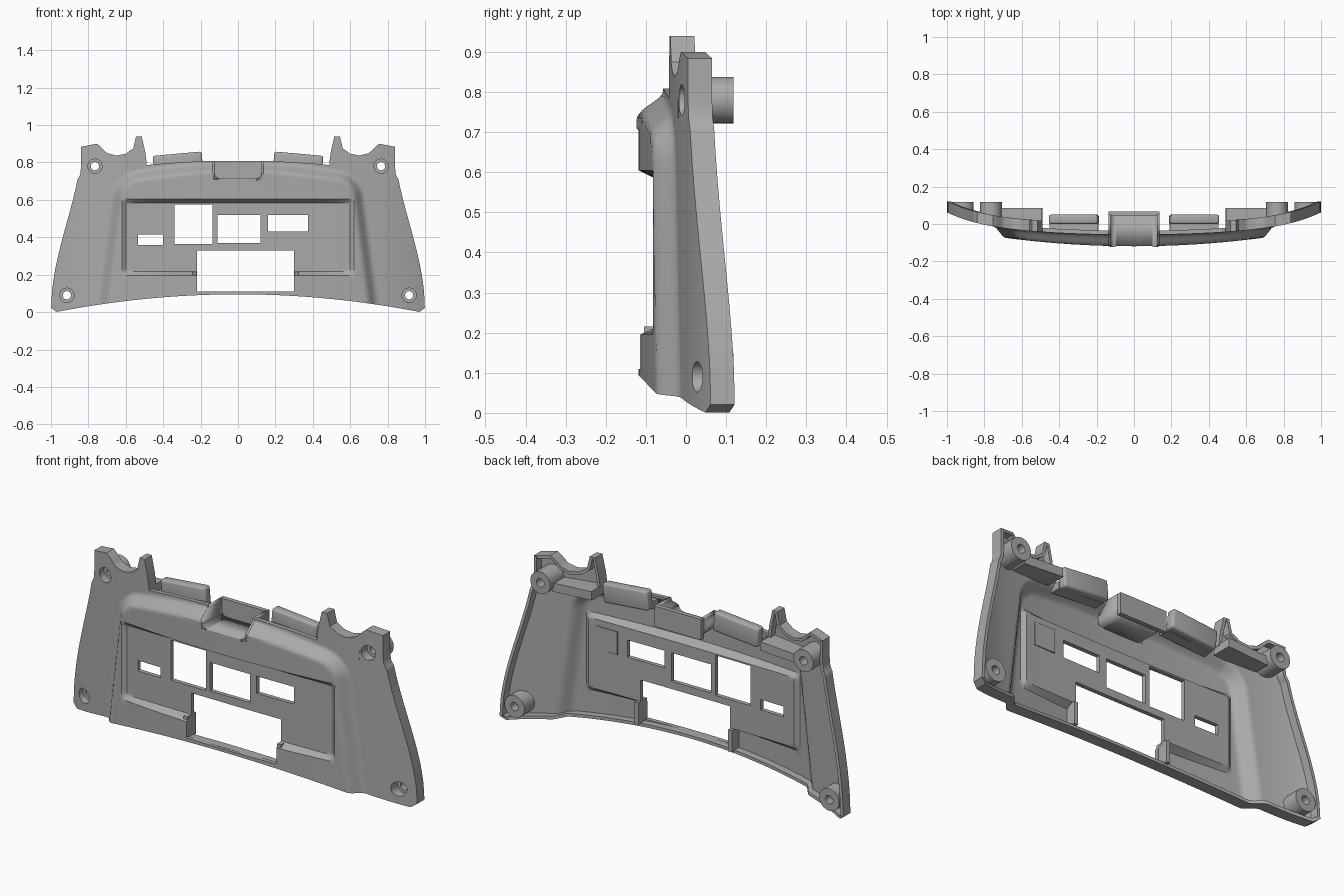
import bpy, bmesh, math
from mathutils import Matrix

cube = bpy.data.objects.get("Cube")
if cube:
    bpy.data.objects.remove(cube, do_unlink=True)

grey = bpy.data.materials.new("plain grey")
grey.use_nodes = True
grey.diffuse_color = (0.4, 0.4, 0.4, 1)
grey.node_tree.nodes["Principled BSDF"].inputs["Base Color"].default_value = (0.4, 0.4, 0.4, 1)


def smooth(t):
    t = min(max(t, 0), 1)
    return t * t * (3 - 2 * t)


def mix(a, b, t):
    return a + (b - a) * t


def finish(bm, name, angle=30):
    bmesh.ops.recalc_face_normals(bm, faces=bm.faces)
    mesh = bpy.data.meshes.new(name)
    bm.to_mesh(mesh)
    bm.free()
    ob = bpy.data.objects.new(name, mesh)
    bpy.context.collection.objects.link(ob)
    mesh.materials.append(grey)
    return shade(ob, angle)


def activate(ob):
    bpy.ops.object.select_all(action='DESELECT')
    ob.select_set(True)
    bpy.context.view_layer.objects.active = ob


def shade(ob, angle=30):
    activate(ob)
    bpy.ops.object.shade_smooth_by_angle(angle=math.radians(angle))
    return ob


def box(name, x, y, z, bevel=0, tilt=0):
    bm = bmesh.new()
    bmesh.ops.create_cube(bm, size=1)
    bmesh.ops.scale(bm, verts=bm.verts, vec=(x[1] - x[0], y[1] - y[0], z[1] - z[0]))
    if bevel:
        bmesh.ops.bevel(bm, geom=bm.edges[:], offset=bevel, segments=3, affect='EDGES', profile=0.5)
    bmesh.ops.rotate(bm, verts=bm.verts, matrix=Matrix.Rotation(tilt, 3, 'Y'))
    bmesh.ops.translate(bm, verts=bm.verts, vec=(sum(x) / 2, sum(y) / 2, sum(z) / 2))
    return finish(bm, name)


# Outline curves of the panel
def side(z):
    return 0.833 + 0.167 * (0.5 + 0.5 * math.cos(math.pi * min(z, 0.95) / 0.95))


def bottom(x):
    return 0.095 - 0.1 * x * x + max(0, abs(x) - 0.97) * 0.9


def main_top(x):
    return 0.81 - 0.1 * x * x


EAR = [(0.488, 0.80), (0.497, 0.86), (0.515, 0.94), (0.545, 0.94), (0.56, 0.875), (0.60, 0.847),
       (0.65, 0.837), (0.70, 0.85), (0.735, 0.885), (0.755, 0.90), (0.85, 0.882)]


def ear_top(x):
    x = abs(x)
    for (a, za), (b, zb) in zip(EAR, EAR[1:]):
        if x <= b:
            return mix(za, zb, max(0, (x - a) / (b - a)))
    return EAR[-1][1]


def inset(dx, dz, r):
    # distance inside a corner of radius r
    if dx < r and dz < r:
        return r - math.hypot(r - dx, r - dz)
    return min(dx, dz)


# Depth of the front skin: flange, raised face, sunken centre
def surf(x, z):
    ax = abs(x)
    flange = -0.058 + 0.06 * ax ** 2 + 0.06 * ax ** 6
    raised = -0.119 + 0.095 * ax ** 2
    d = inset(0.755 - 0.13 * z - ax, 0.805 - 0.16 * ax * ax - z, 0.11)
    y = mix(flange, raised, smooth(d / 0.062))
    d = inset(0.62 - ax, min(z - 0.195, 0.605 - z), 0.03)
    return mix(y, -0.074 + 0.02 * ax * ax, min(max(d / 0.022, 0), 1))


# Window rectangles as x0, x1, z0, z1
WINDOWS = [(-0.34, -0.135, 0.365, 0.575), (-0.11, 0.12, 0.37, 0.52), (0.16, 0.375, 0.43, 0.52),
           (-0.535, -0.40, 0.36, 0.415), (-0.22, 0.30, 0.11, 0.33)]
POCKET = (-0.13, 0.13, 0.71, 1)

# Grid lines that follow the features
half = {round(i * 0.03, 3) for i in range(21)} | {0.13, 0.598, 0.609, 0.62}
half |= {a for a, _ in EAR[:5]}
inner = half | {-a for a in half} | {v for w in WINDOWS for v in w[:2]}
STEPS = 26
cols = [(-1, k / STEPS) for k in range(STEPS, 0, -1)] + [(0, x) for x in sorted(inner)]
cols += [(1, k / STEPS) for k in range(1, STEPS + 1)]
rows = {0.05, 0.08, 0.195, 0.206, 0.217, 0.583, 0.594, 0.605, 0.71, 0.8}
rows |= {v for w in WINDOWS for v in w[2:]}
rows |= {round(0.135 + i * 0.03, 3) for i in range(16)} | {round(0.62 + i * 0.01, 3) for i in range(18)}
rows = sorted(rows)
EXTRA = 4


def col_x(col, z):
    s, t = col
    return t if s == 0 else s * mix(0.62, side(z), t)


def grid_point(i, j):
    if j < len(rows):
        level = rows[j]
        x = col_x(cols[i], level)
        z = level
        if level < 0.11:
            z = mix(bottom(x), 0.11, (level - 0.05) / 0.06)
        elif level > 0.71:
            z = mix(0.71, main_top(x), (level - 0.71) / 0.09)
    else:
        x = col_x(cols[i], 0.83)
        z = mix(main_top(x), ear_top(x), (j - len(rows) + 1) / EXTRA)
    return x, surf(x, z), z


def within(x, z, r):
    return r[0] < x < r[1] and r[2] < z < r[3]


# Front skin
bm = bmesh.new()
cache = {}


def vert(i, j):
    if (i, j) not in cache:
        cache[i, j] = bm.verts.new(grid_point(i, j))
    return cache[i, j]


LAST = len(rows) - 1
ears = [i for i, c in enumerate(cols) if abs(col_x(c, 0.83)) > 0.487]
for i in range(len(cols) - 1):
    for j in range(LAST + EXTRA):
        if j >= LAST and not (i in ears and i + 1 in ears):
            continue
        quad = [(i, j), (i + 1, j), (i + 1, j + 1), (i, j + 1)]
        pts = [grid_point(*q) for q in quad]
        cx, cz = sum(p[0] for p in pts) / 4, sum(p[2] for p in pts) / 4
        if not any(within(cx, cz, r) for r in WINDOWS + [POCKET]):
            bm.faces.new([vert(*q) for q in quad])
ext = bmesh.ops.extrude_face_region(bm, geom=bm.faces[:], use_keep_orig=True)
bmesh.ops.translate(bm, vec=(0, 0.022, 0), verts=[g for g in ext["geom"] if isinstance(g, bmesh.types.BMVert)])
panel = finish(bm, "front_panel")

# Screw bosses, with matching holes in the panel
SEG = 32
for level, bx, bz in (("upper", 0.765, 0.78), ("lower", 0.915, 0.09)):
    for s, label in ((1, "left"), (-1, "right")):
        y0 = surf(bx, bz)
        bm = bmesh.new()
        bmesh.ops.create_cone(bm, cap_ends=True, segments=SEG, radius1=0.038, radius2=0.038, depth=0.3,
                              matrix=Matrix.Translation((s * bx, y0, bz)) @ Matrix.Rotation(math.pi / 2, 4, 'X'))
        cutter = finish(bm, "hole_cutter")
        cutter.hide_render = True
        mod = panel.modifiers.new("hole", 'BOOLEAN')
        mod.operation, mod.object, mod.solver = 'DIFFERENCE', cutter, 'EXACT'
        activate(panel)
        bpy.ops.object.modifier_apply(modifier=mod.name)
        bpy.data.objects.remove(cutter, do_unlink=True)
        bm = bmesh.new()
        rings = []
        for r, y in ((0.058, None), (0.058, 0.118), (0.022, 0.118), (0.022, y0 + 0.045),
                     (0.038, y0 + 0.045), (0.038, None)):
            ring = []
            for k in range(SEG):
                a = 2 * math.pi * k / SEG
                x, z = s * bx + r * math.cos(a), bz + r * math.sin(a)
                ring.append(bm.verts.new((x, surf(x, z) + 0.01 if y is None else y, z)))
            rings.append(ring)
        for a, b in zip(rings, rings[1:] + rings[:1]):
            for k in range(SEG):
                n = (k + 1) % SEG
                bm.faces.new((a[k], a[n], b[n], b[k]))
        finish(bm, f"{level}_{label}_boss")
shade(panel)

# Rim wall around the sides, bottom and ears
N, TOP = len(cols) - 1, LAST + EXTRA
left = [i for i in ears if i < N / 2]
right = [i for i in ears if i > N / 2]
path = [(left[-1], j) for j in range(LAST, TOP)] + [(i, TOP) for i in reversed(left)]
path += [(0, j) for j in range(TOP - 1, 0, -1)] + [(i, 0) for i in range(N + 1)]
path += [(N, j) for j in range(1, TOP)] + [(i, TOP) for i in reversed(right)]
path += [(right[0], j) for j in range(TOP - 1, LAST - 1, -1)]
pts = [grid_point(*p) for p in path]
bm = bmesh.new()
loops = []
for k, (x, y, z) in enumerate(pts):
    a, b = pts[max(k - 1, 0)], pts[min(k + 1, len(pts) - 1)]
    tx, tz = b[0] - a[0], b[2] - a[2]
    w = 0.016 / max(math.hypot(tx, tz), 1e-6)
    ix, iz = x - tz * w, z + tx * w
    loops.append([bm.verts.new(v) for v in ((x, y + 0.002, z), (x, y + 0.06, z),
                                            (ix, y + 0.06, iz), (ix, y + 0.015, iz))])
for a, b in zip(loops, loops[1:]):
    for k in range(4):
        n = (k + 1) % 4
        bm.faces.new((a[k], b[k], b[n], a[n]))
for end in (loops[0], loops[-1]):
    bm.faces.new(end)
finish(bm, "rim_wall")

# Finger pocket: rounded trough open at the top and front
R, W, FLOOR = 0.035, 0.13, 0.71
arc = [(W - R + R * math.sin(k * math.pi / 12), FLOOR + R - R * math.cos(k * math.pi / 12)) for k in range(7)]
wall = [(W, mix(FLOOR + R, main_top(W), k / 8)) for k in range(1, 9)]
right_half = arc + wall
profile = [(-x, z) for x, z in reversed(right_half)] + [(0, FLOOR)] + right_half
bm = bmesh.new()
front = [bm.verts.new((x, surf(x, z), z)) for x, z in profile]
back = [bm.verts.new((x, 0.05, z)) for x, z in profile]
for k in range(len(profile) - 1):
    bm.faces.new((front[k], front[k + 1], back[k + 1], back[k]))
for s, start in ((-1, len(wall)), (1, len(right_half) + 1)):
    corner = bm.verts.new((s * W, surf(W, FLOOR), FLOOR))
    for k in range(start, start + 6):
        bm.faces.new((corner, front[k], front[k + 1]))
trough = finish(bm, "pocket_trough")
mod = trough.modifiers.new("thickness", 'SOLIDIFY')
mod.thickness, mod.offset = 0.012, 0
box("pocket_back", (-0.136, 0.136), (0.045, 0.068), (0.70, main_top(W)))

# Top tabs with their shelves, and the ear brackets
for s, label in ((1, "left"), (-1, "right")):
    span = sorted((s * 0.19, s * 0.452))
    box(label + "_tab", span, (0, 0.05), (0.745, 0.847), 0.012, s * 0.09)
    box(label + "_tab_shelf", span, (-0.045, 0.01), (0.745, 0.782), 0, s * 0.06)
    box(label + "_ear_bracket", sorted((s * 0.49, s * 0.72)), (-0.02, 0.085), (0.742, 0.787), 0, s * 0.06)

# Ribs beside the large window, and the back plate
for x, label in ((-0.232, "right"), (0.312, "left")):
    box(label + "_window_rib", (x - 0.011, x + 0.011), (-0.105, -0.035), (0.1, 0.215))
box("back_plate", (0.43, 0.55), (-0.06, -0.042), (0.43, 0.55))
